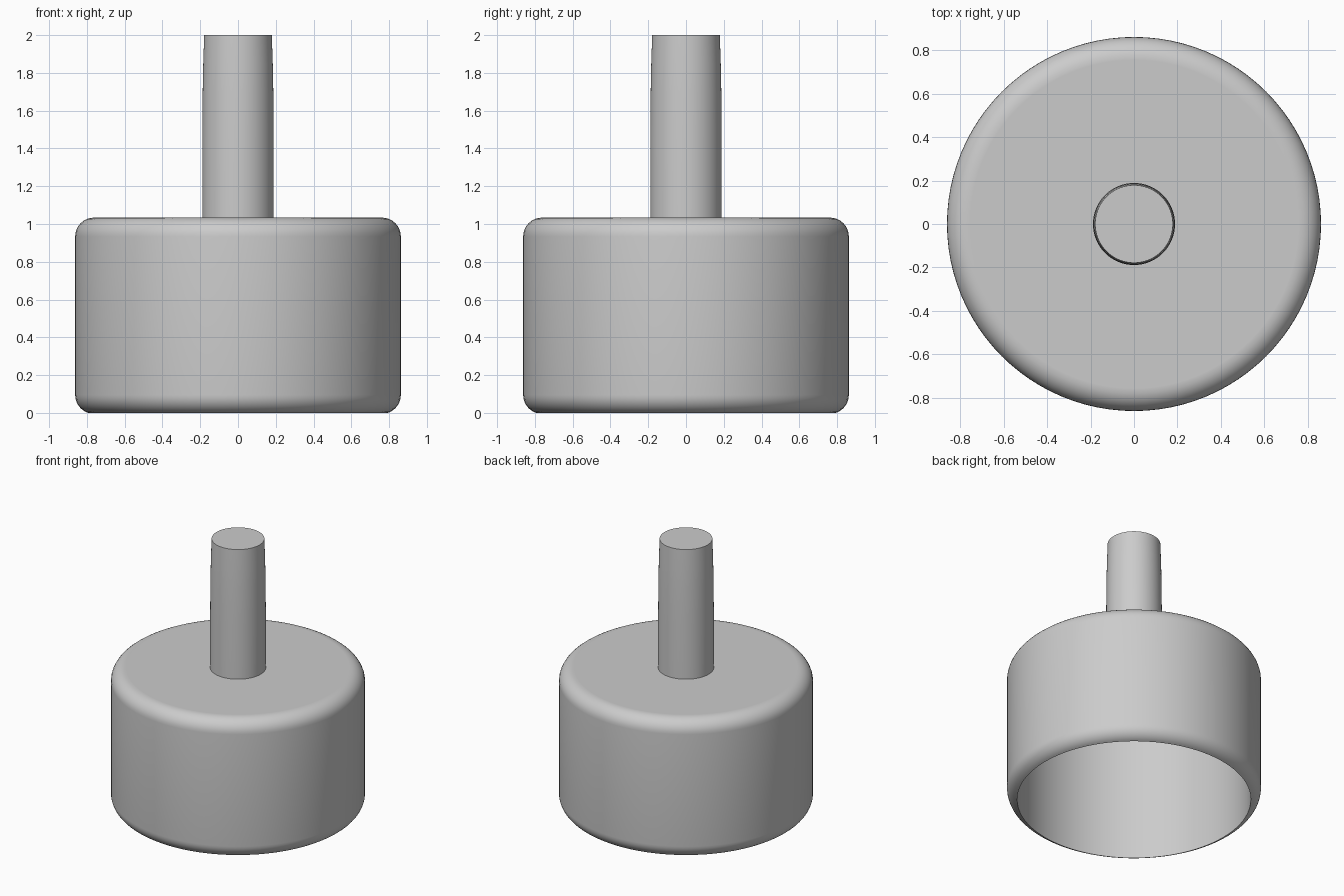
import bpy
import bmesh
from math import sin, cos, pi, radians

cube = bpy.data.objects.get("Cube")
if cube:
    bpy.data.objects.remove(cube)

GREY = 0.6
SEGMENTS = 96

material = bpy.data.materials.new("plain grey")
material.use_nodes = True
material.diffuse_color = (GREY, GREY, GREY, 1)
material.node_tree.nodes["Principled BSDF"].inputs["Base Color"].default_value = (GREY, GREY, GREY, 1)


def arc(cx, cz, r, start, end, steps=8):
    """Points of a rounded corner in the profile plane."""
    angles = [radians(start + (end - start) * i / steps) for i in range(steps + 1)]
    return [(cx + r * cos(a), cz + r * sin(a)) for a in angles]


def lathe(name, profile):
    """Spin a (radius, height) profile round the z axis."""
    bm = bmesh.new()
    verts = [bm.verts.new((r, 0, z)) for r, z in profile]
    edges = [bm.edges.new(pair) for pair in zip(verts, verts[1:])]
    bmesh.ops.spin(bm, geom=verts + edges, cent=(0, 0, 0), axis=(0, 0, 1),
                   angle=2 * pi, steps=SEGMENTS, use_duplicate=False)
    bmesh.ops.remove_doubles(bm, verts=bm.verts, dist=0.0001)
    bmesh.ops.recalc_face_normals(bm, faces=bm.faces)
    mesh = bpy.data.meshes.new(name)
    bm.to_mesh(mesh)
    bm.free()
    mesh.materials.append(material)
    obj = bpy.data.objects.new(name, mesh)
    bpy.context.collection.objects.link(obj)
    bpy.ops.object.select_all(action="DESELECT")
    obj.select_set(True)
    bpy.context.view_layer.objects.active = obj
    bpy.ops.object.shade_smooth_by_angle(angle=radians(30))
    return obj


# Hollow drum with a thin top, open underneath, with rounded outer rims
RADIUS, TOP, ROUND = 0.862, 1.034, 0.1
INNER, CEILING = 0.793, 1.02
lathe("hollow_drum",
      [(0, CEILING), (INNER, CEILING)]
      + arc(RADIUS - ROUND, ROUND * 0.95, ROUND, -72, 0)
      + arc(RADIUS - ROUND, TOP - ROUND, ROUND, 0, 90)
      + [(RADIUS - ROUND - 0.005, TOP), (0, TOP)])

# Stem curving in slightly towards its flat top
lathe("stem", [(0, CEILING), (0.189, CEILING), (0.189, 1.45),
               (0.187, 1.7), (0.184, 1.85), (0.179, 2), (0, 2)])
